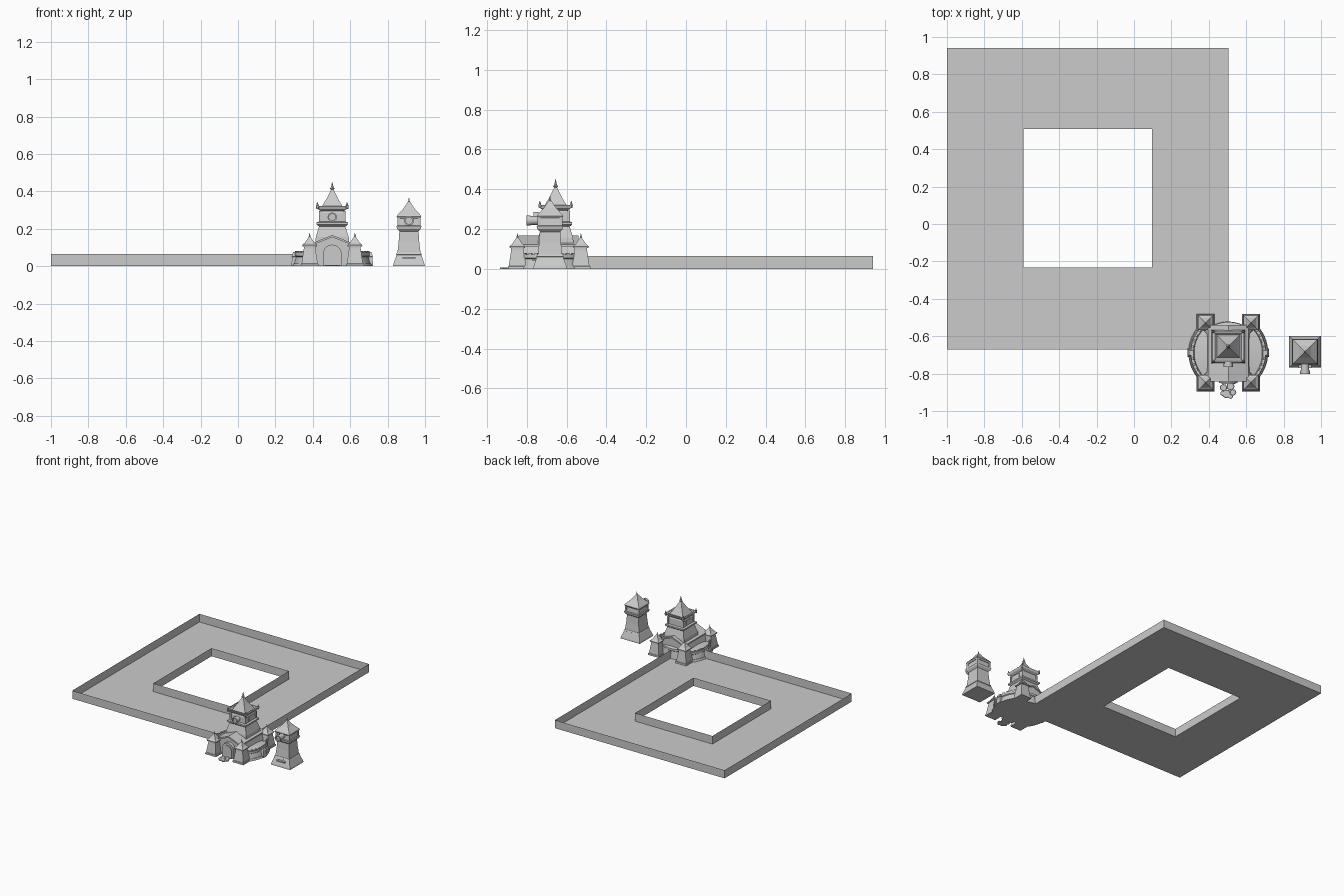
import bpy, bmesh, math
from mathutils import Matrix, Vector

if "Cube" in bpy.data.objects:
    bpy.data.objects.remove(bpy.data.objects["Cube"])

CX, CY = 0.504, -0.688      # keep centre
TY = -0.655                 # main tower centre y
SX, SY = 0.914, -0.683      # lone tower centre


def finish(bm, name, smooth=False, normals=True):
    if normals:
        bmesh.ops.recalc_face_normals(bm, faces=bm.faces)
    me = bpy.data.meshes.new(name)
    bm.to_mesh(me)
    bm.free()
    ob = bpy.data.objects.new(name, me)
    bpy.context.collection.objects.link(ob)
    if smooth:
        bpy.context.view_layer.objects.active = ob
        ob.select_set(True)
        bpy.ops.object.shade_smooth_by_angle(angle=math.radians(35))
        ob.select_set(False)
    return ob


def skin(bm, rings):
    """Closed solid through a list of equally long vertex loops."""
    loops = [[bm.verts.new(p) for p in r] for r in rings]
    n = len(loops[0])
    for a, b in zip(loops, loops[1:]):
        for i in range(n):
            j = (i + 1) % n
            bm.faces.new((a[i], a[j], b[j], b[i]))
    bm.faces.new(loops[0][::-1])
    bm.faces.new(loops[-1])


def square_loft(name, x, y, sections):
    """Square tower part; sections are (half width, z)."""
    bm = bmesh.new()
    skin(bm, [[(x + a * h, y + b * h, z) for a, b in ((-1, -1), (1, -1), (1, 1), (-1, 1))]
              for h, z in sections])
    return finish(bm, name)


def turned(name, x, y, profile, n=12):
    """Round part turned about z; profile is (radius, z)."""
    bm = bmesh.new()
    skin(bm, [[(x + r * math.cos(i * math.tau / n), y + r * math.sin(i * math.tau / n), z)
               for i in range(n)] for r, z in profile])
    return finish(bm, name, True)


def box(name, x, y, z, sx, sy, sz, rot=0):
    bm = bmesh.new()
    bmesh.ops.create_cube(bm, size=1, matrix=Matrix.Translation((x, y, z))
                          @ Matrix.Rotation(rot, 4, 'Z') @ Matrix.Diagonal((sx, sy, sz, 1)))
    return finish(bm, name)


def extrude_y(name, outline, y0, y1):
    """Outline of (x, z) points drawn between two y positions."""
    bm = bmesh.new()
    skin(bm, [[(x, y, z) for x, z in outline] for y in (y0, y1)])
    return finish(bm, name)


def barrel(name, x, z, y0, y1, r):
    """Cylinder pointing to the front with a flared, recessed mouth."""
    bm = bmesh.new()
    prof = [(r * .85, y1), (r * .85, y0 + .02), (r, y0 + .02), (r, y0), (r * .7, y0), (r * .7, y0 + .012)]
    skin(bm, [[(x + q * math.cos(i * math.tau / 16), y, z + q * math.sin(i * math.tau / 16))
               for i in range(16)] for q, y in prof])
    return finish(bm, name, True)


def arc_wall(name, cx, cy, mid, spread, profile, n=14):
    """Closed (radius, z) profile swept along an arc."""
    bm = bmesh.new()
    rings = []
    for i in range(n + 1):
        a = math.radians(mid - spread + 2 * spread * i / n)
        rings.append([(cx + r * math.cos(a), cy + r * math.sin(a), z) for r, z in profile])
    skin(bm, rings)
    return finish(bm, name, True)


def finial(name, x, y, z, s):
    turned(name, x, y, [(.006 * s, z - .012 * s), (.006 * s, z), (.010 * s, z + .006 * s),
                        (.005 * s, z + .014 * s), (.001, z + .036 * s)], 8)


# courtyard tray: floor ring with upright outer and inner edges
outer = [(-1, -.67), (.504, -.67), (.504, .94), (-1, .94)]
inner = [(-.59, -.232), (.096, -.232), (.096, .508), (-.59, .508)]
bm = bmesh.new()
lo = [[bm.verts.new((x, y, 0)) for x, y in r] for r in (outer, inner)]
hi = [[bm.verts.new((x, y, .065)) for x, y in r] for r in (outer, inner)]
for i in range(4):
    j = (i + 1) % 4
    bm.faces.new((lo[0][j], lo[0][i], lo[1][i], lo[1][j]))
    bm.faces.new((lo[0][i], lo[0][j], hi[0][j], hi[0][i]))
    bm.faces.new((lo[1][j], lo[1][i], hi[1][i], hi[1][j]))
finish(bm, "courtyard_tray", normals=False)

# gabled hall with overhanging roof and battered end walls
hall = [(-.13, 0), (.13, 0), (.098, .12), (0, .155), (-.098, .12)]
extrude_y("hall", [(CX + x, z) for x, z in hall], -.825, -.55)
roof = [(-.108, .112), (0, .155), (.108, .112), (.108, .122), (0, .167), (-.108, .122)]
extrude_y("hall_roof", [(CX + x, z) for x, z in roof], -.842, -.54)

# arched doorway and door leaf
arch = [(.05 * math.cos(t * math.pi / 10), .065 + .05 * math.sin(t * math.pi / 10)) for t in range(11)]
extrude_y("door_frame", [(CX + x, z) for x, z in [(.05, 0)] + arch + [(-.05, 0)]], -.85, -.8)
extrude_y("door_leaf", [(CX + .75 * x, .85 * z) for x, z in [(.05, 0)] + arch + [(-.05, 0)]], -.856, -.8)

# paving stones before the door
for i, (dx, y, r) in enumerate([(-.025, -.875, .02), (.012, -.868, .022), (-.01, -.908, .024),
                                (.025, -.9, .018), (-.03, -.905, .014), (.012, -.922, .013)]):
    turned(f"paving_stone_{i}", CX + dx, y, [(r, 0), (r, .004), (r * .85, .007)], 7)

# rounded side wings with parapet, terrace, merlons and buttress
wing = [(.08, 0), (.208, 0), (.194, .05), (.201, .055), (.201, .072), (.186, .072), (.182, .06), (.08, .075)]
for side, mid in (("right", 0), ("left", 180)):
    s = 1 if mid == 0 else -1
    arc_wall(f"{side}_wing", CX, CY, mid, 42, wing)
    arc_wall(f"{side}_wing_plinth", CX, CY, mid, 42, [(.15, 0), (.213, 0), (.208, .015), (.15, .015)])
    for k in range(9):
        a = math.radians(mid - 38 + 9.5 * k)
        box(f"{side}_merlon_{k}", CX + .194 * math.cos(a), CY + .194 * math.sin(a), .074, .012, .015, .014, a)
    square_loft(f"{side}_buttress", CX + s * .197, CY, [(.022, 0), (.017, .05), (.02, .052), (.012, .075)])

# curved rear apse
arc_wall("rear_apse", CX, -.70, 90, 32,
         [(.08, 0), (.178, 0), (.17, .06), (.176, .065), (.176, .08), (.08, .1)])

# four corner turrets
for sx in (-1, 1):
    for y in (-.528, -.847):
        x = CX + sx * .121
        tag = f"{'front' if y < -.7 else 'rear'}_{'left' if sx < 0 else 'right'}"
        square_loft(f"{tag}_turret", x, y, [(.048, 0), (.047, .012), (.043, .015), (.031, .095), (.031, .115)])
        square_loft(f"{tag}_turret_roof", x, y, [(.038, .105), (.04, .113), (.026, .125), (.004, .158)])
        finial(f"{tag}_turret_finial", x, y, .157, .6)

# main tower: battered shaft, belts and belfry
square_loft("main_shaft", CX, TY, [(.095, .05), (.088, .155), (.07, .215)])
square_loft("main_belt", CX, TY, [(.07, .212), (.083, .222), (.083, .234), (.072, .238)])
square_loft("belfry", CX, TY, [(.068, .23), (.066, .285), (.058, .30)])
square_loft("main_eave", CX, TY, [(.058, .292), (.078, .306), (.084, .322), (.072, .322), (.06, .31)])
square_loft("main_roof", CX, TY, [(.064, .308), (.055, .32), (.03, .362), (.006, .41)])
finial("main_finial", CX, TY, .408, 1.2)
for sx in (-1, 1):
    for sy in (-1, 1):
        # upturned eave tips, belfry corner posts and small brackets
        x, y = CX + sx * .079, TY + sy * .079
        turned(f"eave_tip_{sx}_{sy}", x, y, [(.006, .305), (.009, .318), (.002, .34)], 6)
        box(f"belfry_post_{sx}_{sy}", CX + sx * .065, TY + sy * .065, .263, .014, .014, .062)
    box(f"belfry_side_panel_{sx}", CX + sx * .066, TY, .262, .01, .06, .04)
barrel("main_round_window", CX, .262, -.765, TY, .025)

# lone tower: stepped plinth, shaft, gallery, roof
square_loft("lone_plinth", SX, SY, [(.085, 0), (.083, .012), (.066, .06), (.069, .062), (.064, .072)])
square_loft("lone_shaft", SX, SY, [(.063, .06), (.055, .13), (.051, .19)])
square_loft("lone_gallery", SX, SY, [(.05, .185), (.064, .2), (.067, .215), (.06, .218), (.055, .262)])
for sx in (-1, 1):
    for sy in (-1, 1):
        box(f"lone_post_{sx}_{sy}", SX + sx * .055, SY + sy * .055, .238, .014, .014, .055)
square_loft("lone_roof", SX, SY, [(.06, .255), (.066, .265), (.062, .273), (.032, .305), (.006, .343)])
finial("lone_finial", SX, SY, .338, .75)
barrel("lone_spyglass", SX, .243, -.802, SY, .026)
box("lone_sill", SX, SY - .078, .045, .07, .02, .01)
